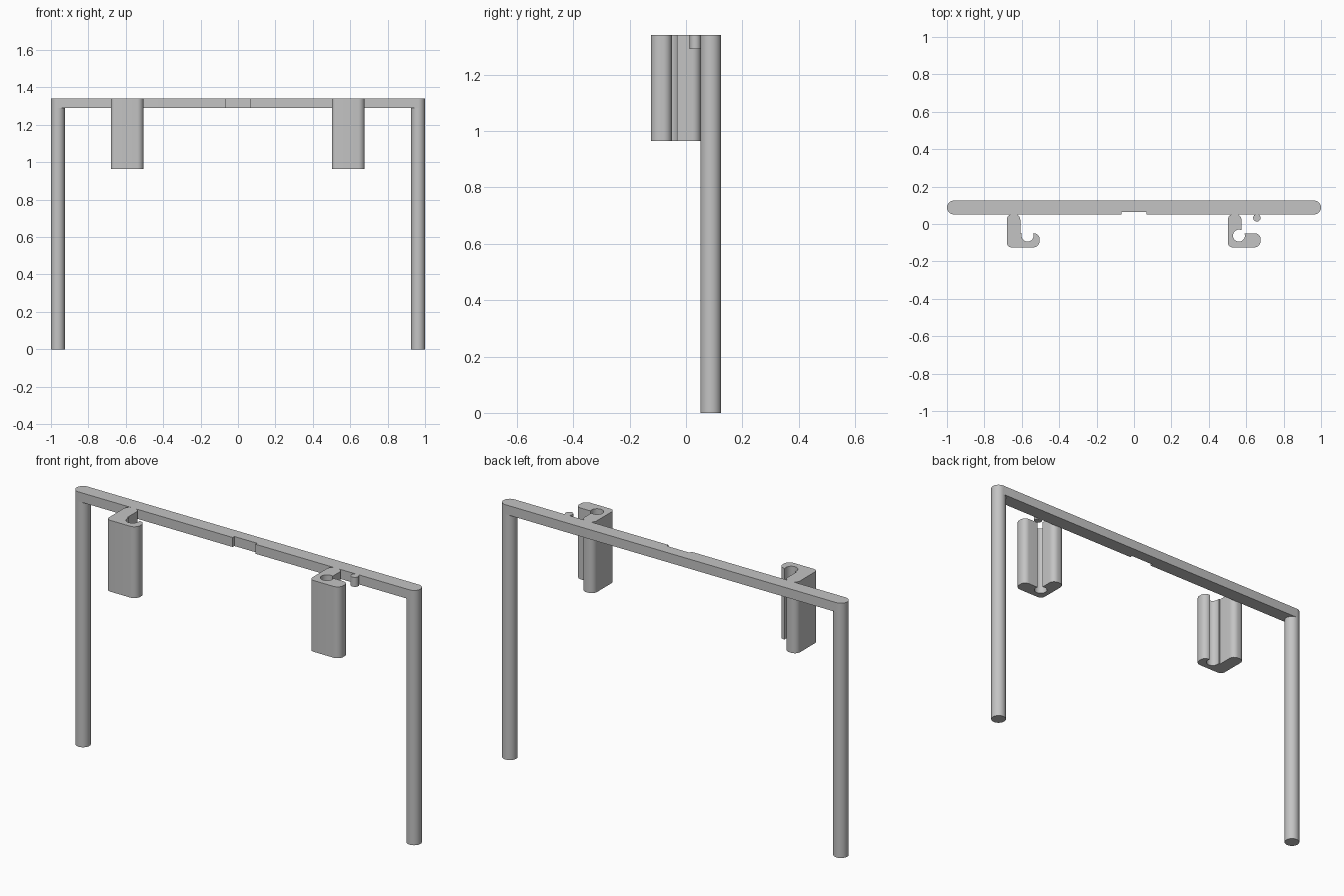
import bpy, bmesh, math
from mathutils import Vector

if "Cube" in bpy.data.objects:
    bpy.data.objects.remove(bpy.data.objects["Cube"])

grey = bpy.data.materials.new("plain_grey")
grey.diffuse_color = (0.55, 0.55, 0.55, 1)
grey.use_nodes = True
grey.node_tree.nodes["Principled BSDF"].inputs["Base Color"].default_value = grey.diffuse_color

TOP, BAR_Z, HOOK_Z = 1.34, 1.29, 0.965   # shared heights
R, BAR_Y = 0.037, 0.088                  # bar and leg radius, bar centre line


def arc(cx, cy, r, a0, a1, n=16):
    return [(cx + r * math.cos(a0 + (a1 - a0) * i / n),
             cy + r * math.sin(a0 + (a1 - a0) * i / n)) for i in range(n + 1)]


def fillet(prev, corner, nxt, r, n=8):
    """Round a right-angled profile corner."""
    c = Vector(corner)
    u, v = (Vector(prev) - c).normalized(), (Vector(nxt) - c).normalized()
    centre = c + (u + v) * r
    pts = []
    for i in range(n + 1):
        t = math.pi / 2 * i / n
        pts.append(tuple(centre - v * r * math.cos(t) - u * r * math.sin(t)))
    return pts


def extrude(name, profile, z0, z1):
    """Extrude a counter-clockwise plan profile from z0 to z1."""
    bm = bmesh.new()
    base = bm.faces.new([bm.verts.new((x, y, z0)) for x, y in profile])
    res = bmesh.ops.extrude_face_region(bm, geom=[base], use_keep_orig=True)
    for v in res["geom"]:
        if isinstance(v, bmesh.types.BMVert):
            v.co.z = z1
    bmesh.ops.recalc_face_normals(bm, faces=bm.faces)
    mesh = bpy.data.meshes.new(name)
    bm.to_mesh(mesh)
    bm.free()
    obj = bpy.data.objects.new(name, mesh)
    bpy.context.collection.objects.link(obj)
    mesh.materials.append(grey)
    bpy.ops.object.select_all(action='DESELECT')
    obj.select_set(True)
    bpy.context.view_layer.objects.active = obj
    bpy.ops.object.shade_smooth_by_angle(angle=math.radians(30))
    return obj


def hook(name, x0, hole_x):
    """J-shaped clip: upright arm, forward foot and a round channel."""
    arm, x1 = x0 + 0.072, x0 + 0.175
    y0, foot_y, y1 = -0.125, -0.05, 0.053
    hole_y, r = -0.062, 0.032
    a0 = math.asin((foot_y - hole_y) / r)
    p = fillet((x1, y0), (x0, y0), (x0, y1), 0.025)[::-1]       # outer corner
    p += fillet((x0, y0), (x1, y0), (x1, foot_y), 0.034)        # foot tip
    p += fillet((x1, y0), (x1, foot_y), (x0, foot_y), 0.03)
    if hole_x - r < arm:                                        # channel cuts the arm
        p += arc(hole_x, hole_y, r, a0, -2 * math.pi + math.acos((arm - hole_x) / r), 28)
    else:                                                       # channel opens beside it
        p += arc(hole_x, hole_y, r, a0, -math.pi - a0, 24)
        p.append((arm, foot_y))
    p += fillet((arm, foot_y), (arm, y1), (x0, y1), 0.03)       # rounded arm end
    p += fillet((arm, y1), (x0, y1), (x0, y0), 0.03)
    return extrude(name, p, HOOK_Z, TOP)


# Top bar with rounded ends and a shallow notch in its front
front = BAR_Y - R
bar = arc(1 - R, BAR_Y, R, -math.pi / 2, math.pi / 2)
bar += arc(-1 + R, BAR_Y, R, math.pi / 2, 1.5 * math.pi)
bar += [(-0.067, front), (-0.067, front + 0.014), (0.067, front + 0.014), (0.067, front)]
extrude("top_bar", bar, BAR_Z, TOP)

# Round legs under the bar ends
for side, sx in (("left", -1), ("right", 1)):
    extrude(side + "_leg", arc(sx * (1 - R), BAR_Y, R, 0, 2 * math.pi, 32)[:-1], 0, BAR_Z)

# Hooks and the small peg beside the right one
hook("left_hook", -0.68, -0.569)
hook("right_hook", 0.502, 0.561)
extrude("small_peg", arc(0.657, 0.033, 0.02, 0, 2 * math.pi, 24)[:-1], BAR_Z, TOP)
